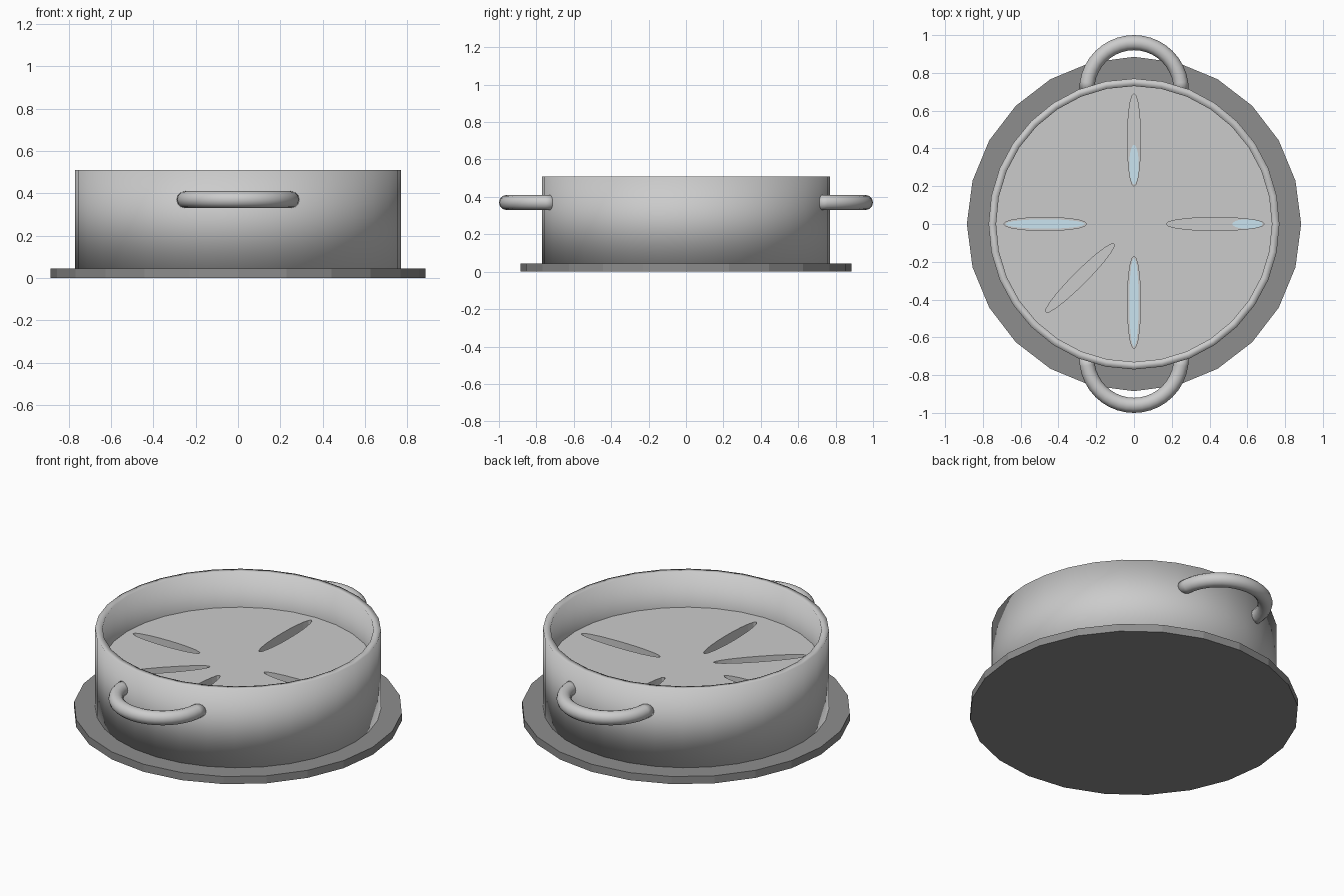
import bpy, bmesh, math
from mathutils import Matrix

if "Cube" in bpy.data.objects:
    bpy.data.objects.remove(bpy.data.objects["Cube"])


def finish(bm, name, color=None, smooth=False):
    bmesh.ops.recalc_face_normals(bm, faces=bm.faces)
    me = bpy.data.meshes.new(name)
    bm.to_mesh(me)
    bm.free()
    ob = bpy.data.objects.new(name, me)
    bpy.context.collection.objects.link(ob)
    for p in me.polygons:
        p.use_smooth = smooth
    if color:
        mat = bpy.data.materials.new(name + "_material")
        mat.diffuse_color = (*color, 1)
        mat.use_nodes = True
        mat.node_tree.nodes["Principled BSDF"].inputs["Base Color"].default_value = mat.diffuse_color
        me.materials.append(mat)
    return ob


def lathe(name, profile, sides, color=None, smooth=False):
    """Closed or axis-touching profile of (radius, z) turned about z."""
    bm = bmesh.new()
    rings = []
    for r, z in profile:
        if r == 0:
            rings.append([bm.verts.new((0, 0, z))] * sides)
        else:
            rings.append([bm.verts.new((r * math.cos(math.tau * i / sides),
                                        r * math.sin(math.tau * i / sides), z))
                          for i in range(sides)])
    pairs = list(zip(rings, rings[1:]))
    if profile[0][0] > 0:
        pairs.append((rings[-1], rings[0]))
    for a, b in pairs:
        for i in range(sides):
            j = (i + 1) % sides
            bm.faces.new(list(dict.fromkeys((a[i], a[j], b[j], b[i]))))
    return finish(bm, name, color, smooth)


def slot_shape(bm, angle, r0, r1, width, z0, z1):
    """Slim oval prism lying along a radius."""
    m = (Matrix.Rotation(angle, 4, 'Z') @ Matrix.Translation(((r0 + r1) / 2, 0, (z0 + z1) / 2))
         @ Matrix.Diagonal(((r1 - r0) / 2, width / 2, z1 - z0, 1)))
    bmesh.ops.create_cone(bm, cap_ends=True, segments=20, radius1=1, radius2=1, depth=1, matrix=m)


# wide base plate
lathe("base_plate", [(0, 0), (0.885, 0), (0.885, 0.045), (0, 0.045)], 24, (0.27, 0.27, 0.27))

# round wall of the pot
lathe("pot_wall", [(0.77, 0.04), (0.77, 0.51), (0.73, 0.51), (0.73, 0.04)], 32, smooth=True)

# inner surface with slim radial slots
fill = lathe("inner_floor", [(0, 0.05), (0.735, 0.05), (0.735, 0.30), (0, 0.30)], 32)
slots = [(0, 0.17, 0.69), (90, 0.20, 0.69), (180, 0.25, 0.69), (225, 0.15, 0.66), (270, 0.17, 0.66)]
bm = bmesh.new()
for deg, r0, r1 in slots:
    slot_shape(bm, math.radians(deg), r0, r1, 0.07, 0.22, 0.4)
cutter = finish(bm, "slot_cutter")
cutter.hide_render = True
cutter.hide_viewport = True
mod = fill.modifiers.new("slots", 'BOOLEAN')
mod.object = cutter
mod.operation = 'DIFFERENCE'
mod.solver = 'EXACT'

# pale blue strips at the bottom of some slots
bm = bmesh.new()
for deg, r0, r1 in [(0, 0.52, 0.68), (90, 0.21, 0.42), (180, 0.26, 0.68), (270, 0.18, 0.65)]:
    slot_shape(bm, math.radians(deg), r0, r1, 0.05, 0.215, 0.225)
finish(bm, "slot_strips", (0.6, 0.78, 0.88))


# half-ring handles front and back
def handle(name, side, steps=20, sides=12, ring=0.25, tube=0.04):
    bm = bmesh.new()
    loops = []
    for i in range(steps + 1):
        a = math.pi * i / steps
        loop = []
        for k in range(sides):
            t = math.tau * k / sides
            r = ring + tube * math.cos(t)
            loop.append(bm.verts.new((r * math.cos(a), side * (0.71 + r * math.sin(a)),
                                      0.37 + tube * math.sin(t))))
        loops.append(loop)
    for a, b in zip(loops, loops[1:]):
        for k in range(sides):
            n = (k + 1) % sides
            bm.faces.new((a[k], a[n], b[n], b[k]))
    bm.faces.new(loops[0])
    bm.faces.new(loops[-1])
    finish(bm, name, smooth=True)


handle("front_handle", -1)
handle("back_handle", 1)
